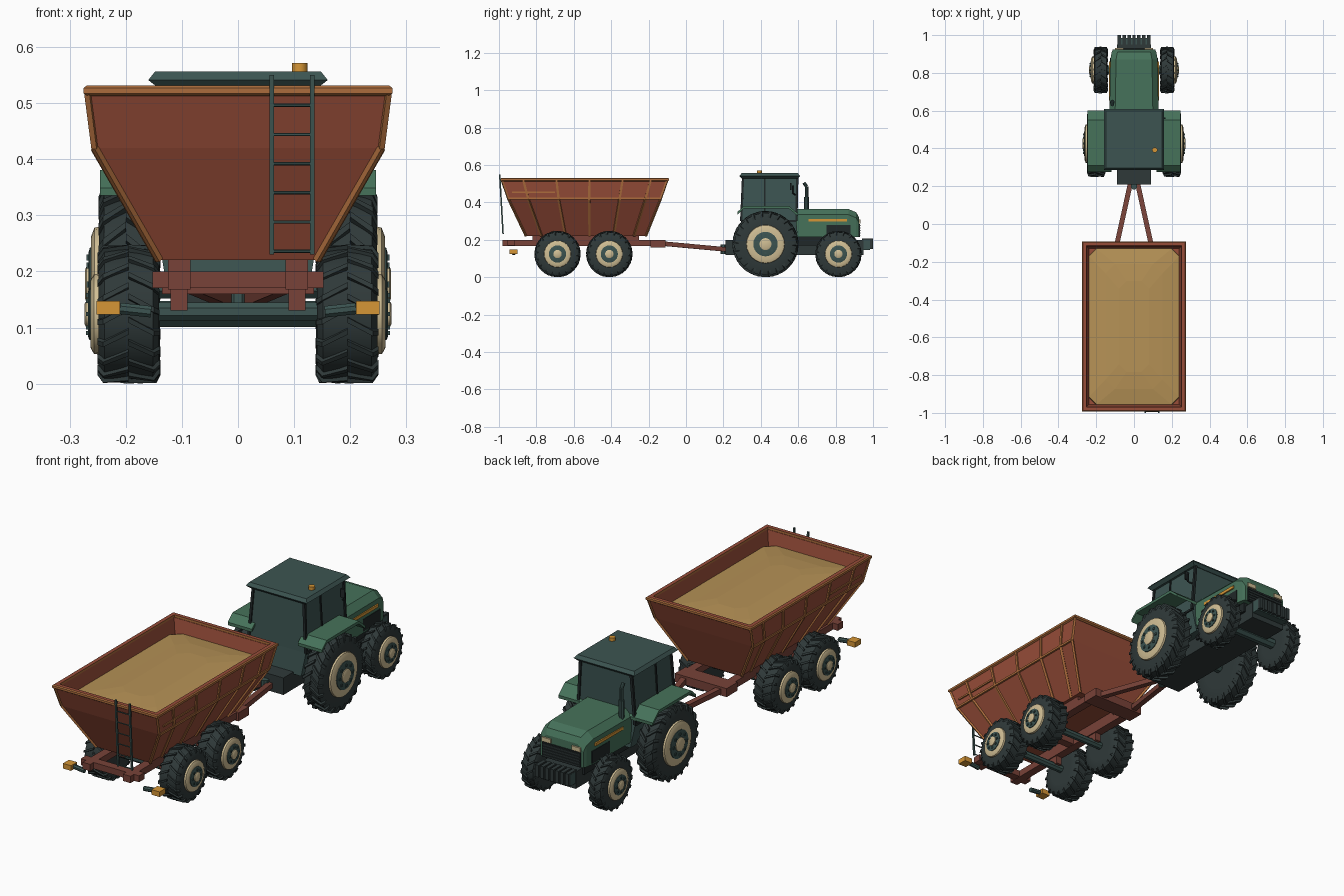
import bpy, bmesh
from math import sin, cos, pi
from mathutils import Vector

cube = bpy.data.objects.get("Cube")
if cube:
    bpy.data.objects.remove(cube, do_unlink=True)


def material(name, rgb):
    col = [(c / 255 / 12.92 if c < 11 else ((c / 255 + .055) / 1.055) ** 2.4) for c in rgb] + [1]
    m = bpy.data.materials.new(name)
    m.use_nodes = True
    m.diffuse_color = col
    b = m.node_tree.nodes["Principled BSDF"]
    b.inputs["Base Color"].default_value = col
    b.inputs["Roughness"].default_value = .8
    return m


RED = material("rust red", (152, 77, 57))
FRAME = material("dark red", (120, 66, 56))
TRIM = material("golden brown", (172, 108, 60))
GRAIN = material("grain", (182, 146, 86))
CHAR = material("charcoal", (47, 57, 57))
CREAM = material("cream", (208, 190, 148))
GREEN = material("green", (70, 114, 90))
TEAL = material("dark teal", (60, 84, 81))
BLACK = material("near black", (32, 39, 40))
AMBER = material("amber", (214, 150, 54))


def skin(bm, rings, cap=True):
    """Bridge rings of points into a surface."""
    vs = [[bm.verts.new(p) for p in r] for r in rings]
    n = len(vs[0])
    for a, b in zip(vs, vs[1:]):
        for i in range(n):
            bm.faces.new((a[i], a[(i + 1) % n], b[(i + 1) % n], b[i]))
    if cap:
        bm.faces.new(vs[0])
        bm.faces.new(vs[-1])


def finish(name, bm, mat, smooth=False):
    bmesh.ops.remove_doubles(bm, verts=bm.verts, dist=1e-5)
    bmesh.ops.recalc_face_normals(bm, faces=bm.faces)
    me = bpy.data.meshes.new(name)
    bm.to_mesh(me)
    bm.free()
    me.materials.append(mat)
    ob = bpy.data.objects.new(name, me)
    bpy.context.collection.objects.link(ob)
    if smooth:
        bpy.ops.object.select_all(action='DESELECT')
        ob.select_set(True)
        bpy.context.view_layer.objects.active = ob
        bpy.ops.object.shade_smooth_by_angle(angle=.6)
    return ob


def loft(name, rings, mat, cap=True, smooth=False):
    bm = bmesh.new()
    skin(bm, rings, cap)
    return finish(name, bm, mat, smooth)


def rect(x, y0, y1, z, cx=0):
    return [(cx - x, y0, z), (cx + x, y0, z), (cx + x, y1, z), (cx - x, y1, z)]


def box(name, x0, x1, y0, y1, z0, z1, mat):
    c, h = (x0 + x1) / 2, abs(x1 - x0) / 2
    return loft(name, [rect(h, y0, y1, z0, c), rect(h, y0, y1, z1, c)], mat)


def rod(name, path, r, mat, sides=8, h=None):
    """Bar along points; four sides gives a rectangular beam r wide, h high."""
    bm = bmesh.new()
    for a, b in zip(path, path[1:]):
        a, b = Vector(a), Vector(b)
        d = (b - a).normalized()
        u = d.cross((0, 0, 1)) if abs(d.z) < .95 else d.cross((0, 1, 0))
        u.normalize()
        v = u.cross(d)
        k = 2 ** .5 if sides == 4 else 1
        ang = [2 * pi * (i + .5) / sides for i in range(sides)]
        skin(bm, [[p + u * cos(t) * r * k + v * sin(t) * (h or r) * k for t in ang] for p in (a, b)])
    return finish(name, bm, mat, sides > 8)


def lathe(name, prof, c, mat, n=32):
    """Revolve (offset, radius) points about an x-directed axle."""
    rings = [[(c[0] + x, c[1] + r * cos(2 * pi * i / n), c[2] + r * sin(2 * pi * i / n))
              for i in range(n)] for x, r in prof]
    return loft(name, rings, mat, True, True)


def wheel(name, side, x, y, r, w, lugs):
    c = (side * x, y, r)
    lathe(name + "_tyre", [(-.5 * w, .55 * r), (-.5 * w, .8 * r), (-.4 * w, .94 * r),
                           (.4 * w, .94 * r), (.5 * w, .8 * r), (.5 * w, .55 * r)], c, CHAR)
    # chevron tread
    bm = bmesh.new()
    for i in range(lugs):
        for s in (-1, 1):
            a = 2 * pi * (i + .25 * s) / lugs
            rings = []
            for u, da, lo, hi in ((.0, 0, .9, 1), (.42, .2, .9, .99), (.51, .23, .8, .88)):
                rings.append([(c[0] + s * u * w, y + q * r * cos(a + da + e), r + q * r * sin(a + da + e))
                              for q, e in ((lo, -.05), (hi, -.04), (hi, .04), (lo, .05))])
            skin(bm, rings)
    finish(name + "_tread", bm, CHAR)
    # rim, disc, bolts and hub
    f = side * w / 2
    for part, mat, prof in (
            ("rim", CREAM, [(0, .58), (.008, .57), (.014, .48), (.012, .3)]),
            ("disc", TEAL, [(0, .37), (.016, .37), (.018, .33)]),
            ("hub", CREAM, [(0, .18), (.022, .18), (.025, .14)])):
        lathe(name + "_" + part, [(f + side * o, q * r) for o, q in prof], c, mat, 24)
    bm = bmesh.new()
    for i in range(8):
        a = 2 * pi * i / 8
        py, pz = y + .27 * r * cos(a), r + .27 * r * sin(a)
        k = .03 * r
        skin(bm, [[(c[0] + f + side * o, py + k * dy, pz + k * dz)
                   for dy, dz in ((-1, -1), (1, -1), (1, 1), (-1, 1))] for o in (.01, .022)])
    finish(name + "_bolts", bm, TEAL)


# Trailer hopper
LEVELS = [(.14, -.855, -.215, .22), (.255, -.95, -.135, .42), (.268, -.985, -.1, .52)]
loft("hopper", [rect(*l) for l in LEVELS] + [rect(.252, -.968, -.117, .52), rect(.238, -.955, -.13, .45)], RED)
lip = [rect(.268, -.987, -.098, .513), rect(.275, -.993, -.092, .517), rect(.275, -.993, -.092, .527),
       rect(.27, -.988, -.097, .531), rect(.252, -.97, -.115, .531), rect(.252, -.97, -.115, .513)]
rim = loft("hopper_lip", lip + lip[:1], TRIM, False)
rim.data.materials.append(RED)
for p in rim.data.polygons:
    p.material_index = int(p.normal.z > .8)


def octagon(x, y, c, z):
    return [(sx, sy - .543, z) for sx, sy in ((-x + c, -y), (x - c, -y), (x, -y + c), (x, y - c),
                                             (x - c, y), (-x + c, y), (-x, y - c), (-x, -y + c))]


loft("grain", [octagon(.24, .415, .04, .448), octagon(.238, .412, .04, .462),
               octagon(.15, .33, .05, .474), octagon(.08, .24, .04, .48)], GRAIN)

# Hopper ribs, corner posts and waist rails
for s in (-1, 1):
    for k, t in enumerate((.13, .33, .53, .73, .9)):
        rod("side_rib_%d" % k, [(s * x, a + (b - a) * t, z) for x, a, b, z in LEVELS], .006, TRIM, 4)
    for e in (1, 2):
        rod("corner_post", [(s * l[0], l[e], l[3]) for l in LEVELS], .005, TRIM, 4)
    rod("waist_rail", [(s * .256, -.95, .42), (s * .256, -.135, .42)], .005, TRIM, 4)
    rod("short_rail", [(s * .261, -.93, .455), (s * .261, -.7, .455)], .004, TRIM, 4)

# Ladder
for x in (.06, .132):
    rod("ladder_rail", [(x, -.996, .55), (x, -.978, .23)], .004, TEAL, 4)
for i in range(6):
    z = .236 + i * .052
    rod("ladder_rung", [(.06, -.978 - (z - .23) * .056, z), (.132, -.978 - (z - .23) * .056, z)], .003, TEAL, 6)

# Trailer chassis, drawbar and axles
for s in (-1, 1):
    box("chassis_rail", s * .085, s * .125, -.98, -.11, .168, .2, FRAME)
    rod("drawbar", [(s * .1, -.15, .182), (s * .018, .22, .148)], .013, FRAME, 4, .012)
    box("hopper_saddle", s * .085, s * .125, -.82, -.25, .195, .222, FRAME)
    rod("lamp_arm", [(s * .155, -.92, .128), (s * .21, -.92, .134)], .011, TEAL, 8)
    box("lamp", s * .21, s * .252, -.945, -.9, .123, .147, AMBER)
    for n, y in (("rear", -.687), ("front", -.41)):
        wheel("trailer_%s_wheel" % n, s, .195, y, .124, .108, 18)
        box("axle_bracket", s * .09, s * .12, y - .03, y + .03, .13, .172, FRAME)
box("rear_beam", -.152, .152, -.955, -.915, .17, .2, FRAME)
box("front_beam", -.135, .135, -.19, -.11, .16, .2, FRAME)
box("middle_beam", -.1, .1, -.57, -.53, .17, .2, FRAME)
for y in (-.687, -.41):
    rod("trailer_axle", [(-.19, y, .128), (.19, y, .128)], .018, TEAL, 8)
rod("hitch_pin", [(0, .2, .125), (0, .2, .175)], .018, TEAL, 8)

# Tractor chassis
box("tractor_chassis", -.09, .09, .21, .95, .12, .2, CHAR)
box("engine_block", -.1, .1, .56, .9, .17, .25, BLACK)
for y, z in ((.425, .175), (.815, .124)):
    rod("tractor_axle", [(-.17, y, z), (.17, y, z)], .025, TEAL, 8)
for s in (-1, 1):
    wheel("tractor_rear_wheel", s, .2, .425, .177, .096, 22)
    wheel("tractor_front_wheel", s, .176, .815, .124, .074, 18)
    # fender: flat top with drooping ends
    path = ((.275, .335), (.31, .367), (.55, .367), (.6, .325))
    loft("fender", [[(s * .12, y, z), (s * .246, y, z), (s * .246, y, z + .014), (s * .12, y, z + .014)]
                    for y, z in path], GREEN)

# Cab with corner pillars and roof
low, top = (.148, .295, .59), (.132, .305, .595)
loft("cab", [rect(.13, .285, .6, .19), rect(*low, .3), rect(*top, .535)], TEAL)
for s in (-1, 1):
    for e in (1, 2):
        rod("cab_pillar", [(s * low[0], low[e], .3), (s * top[0], top[e], .535)], .006, BLACK, 4)
    rod("door_sill", [(s * .148, .295, .3), (s * .148, .59, .3)], .005, BLACK, 4)
    rod("door_post", [(s * .148, .42, .3), (s * .133, .42, .535)], .004, BLACK, 4)
loft("roof", [rect(.143, .298, .598, .528), rect(.16, .286, .61, .541), rect(.148, .297, .598, .556)], TEAL)
rod("beacon", [(.11, .392, .555), (.11, .392, .571)], .014, AMBER, 12)
rod("mirror_arm", [(.135, .585, .44), (.156, .57, .45), (.156, .57, .49)], .004, BLACK, 6)
box("mirror", .146, .166, .555, .565, .465, .505, BLACK)

# Hood
hood = []
for y, w, t in ((.58, .13, .366), (.87, .125, .364), (.91, .118, .347), (.925, .112, .32)):
    hood.append([(-w, y, .215), (-w, y, t - .03), (-w + .03, y, t),
                 (w - .03, y, t), (w, y, t - .03), (w, y, .215)])
loft("hood", hood, GREEN)
for s in (-1, 1):
    box("hood_stripe", s * .122, s * .132, .655, .86, .298, .312, AMBER)
    box("headlight", s * .055, s * .1, .924, .933, .288, .308, CREAM)
    box("side_grille", s * .118, s * .128, .75, .88, .222, .28, BLACK)
box("grille", -.1, .1, .92, .93, .215, .284, BLACK)
for i in range(5):
    box("grille_slat", -.098, .098, .929, .933, .222 + i * .013, .226 + i * .013, CHAR)

# Exhaust stack
rod("exhaust", [(-.115, .645, .33), (-.115, .645, .485), (-.115, .63, .505)], .009, TEAL, 10)
rod("muffler", [(-.115, .645, .35), (-.115, .645, .43)], .013, TEAL, 10)

# Front weights
box("weight_carrier", -.088, .088, .935, .985, .145, .2, TEAL)
for i in range(7):
    x = -.078 + i * .026
    box("front_weight", x - .009, x + .009, .94, 1, .15, .207, CHAR)
